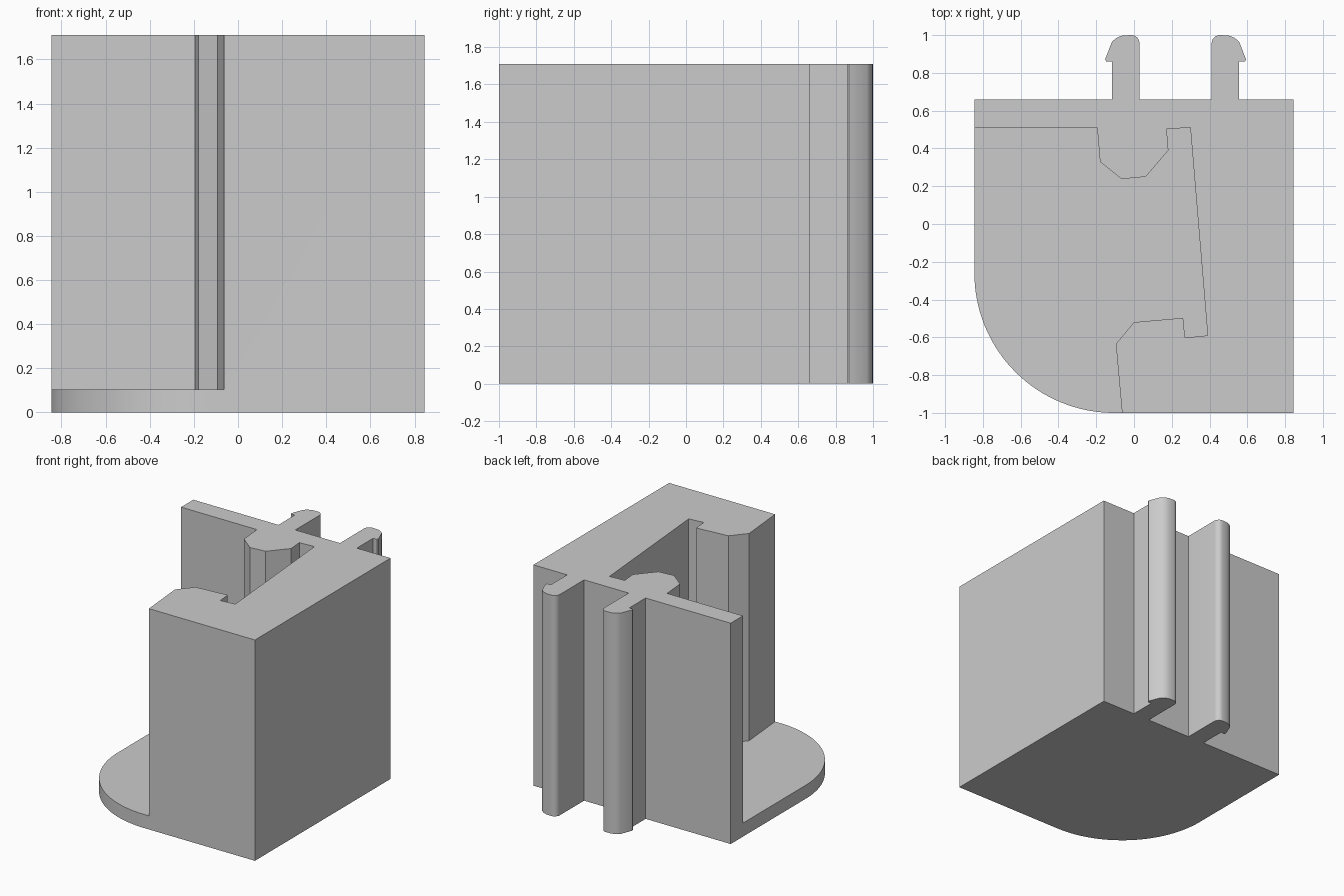
import bpy, bmesh
from math import cos, sin, pi, radians

cube = bpy.data.objects.get("Cube")
if cube:
    bpy.data.objects.remove(cube, do_unlink=True)

HEIGHT, FLOOR = 1.71, 0.105
SIDE, BACK, FRONT = 0.845, 0.66, -1.0

grey = bpy.data.materials.new("light_grey")
grey.use_nodes = True
grey.diffuse_color = (0.6, 0.6, 0.6, 1)
grey.node_tree.nodes["Principled BSDF"].inputs["Base Color"].default_value = (0.6, 0.6, 0.6, 1)


def arc(cx, cy, r, start, end, n):
    """Points along a circular arc, angles in degrees."""
    steps = [radians(start + (end - start) * i / n) for i in range(n + 1)]
    return [(cx + r * cos(a), cy + r * sin(a)) for a in steps]


def extrude(name, outline, height):
    """Solid prism standing on the ground."""
    bm = bmesh.new()
    face = bm.faces.new([bm.verts.new((x, y, 0)) for x, y in outline])
    top = bmesh.ops.extrude_face_region(bm, geom=[face])["geom"]
    bmesh.ops.translate(bm, vec=(0, 0, height),
                        verts=[v for v in top if isinstance(v, bmesh.types.BMVert)])
    bmesh.ops.recalc_face_normals(bm, faces=bm.faces)
    mesh = bpy.data.meshes.new(name)
    bm.to_mesh(mesh)
    bm.free()
    mesh.materials.append(grey)
    obj = bpy.data.objects.new(name, mesh)
    bpy.context.collection.objects.link(obj)
    return obj


# Snap clip: inner wall, rounded head, barb, outer wall
clip = [(0.029, BACK)] + arc(-0.014, 0.957, 0.043, 0, 90, 6) + [
    (-0.06, 0.998), (-0.09, 0.987), (-0.116, 0.966),
    (-0.153, 0.872), (-0.147, 0.86), (-0.116, 0.86), (-0.116, BACK)]
other_clip = [(0.44 - x, y) for x, y in reversed(clip)]

# Channel wall: back panel, angular knob, slanted web and front hook
channel = [(-SIDE, 0.51), (-0.195, 0.51), (-0.18, 0.33), (-0.065, 0.238),
           (0.062, 0.25), (0.182, 0.39), (0.173, 0.503), (0.298, 0.51),
           (0.39, -0.59), (0.27, -0.602), (0.26, -0.497), (0, -0.52),
           (-0.096, -0.635), (-0.063, FRONT)]

bracket = extrude("bracket_body", channel + [(SIDE, FRONT), (SIDE, BACK)]
                  + other_clip + clip + [(-SIDE, BACK)], HEIGHT)

# Floor plate with one large rounded corner
radius = 0.74
floor = extrude("floor_plate", [(SIDE, BACK), (-SIDE, BACK)]
                + arc(radius - SIDE, FRONT + radius, radius, 180, 270, 32)
                + [(SIDE, FRONT)], FLOOR)

# Fuse the floor into the body and clean the coplanar seams
union = bracket.modifiers.new("union", "BOOLEAN")
union.operation = "UNION"
union.solver = "EXACT"
union.object = floor
graph = bpy.context.evaluated_depsgraph_get()
fused = bpy.data.meshes.new_from_object(bracket.evaluated_get(graph))
bracket.modifiers.clear()
bpy.data.objects.remove(floor, do_unlink=True)

bm = bmesh.new()
bm.from_mesh(fused)
bmesh.ops.remove_doubles(bm, verts=bm.verts, dist=0.0005)
bmesh.ops.dissolve_limit(bm, angle_limit=radians(0.5), verts=bm.verts, edges=bm.edges)
bm.to_mesh(fused)
bm.free()
bracket.data = fused
fused.shade_smooth()
fused.set_sharp_from_angle(angle=radians(35))
